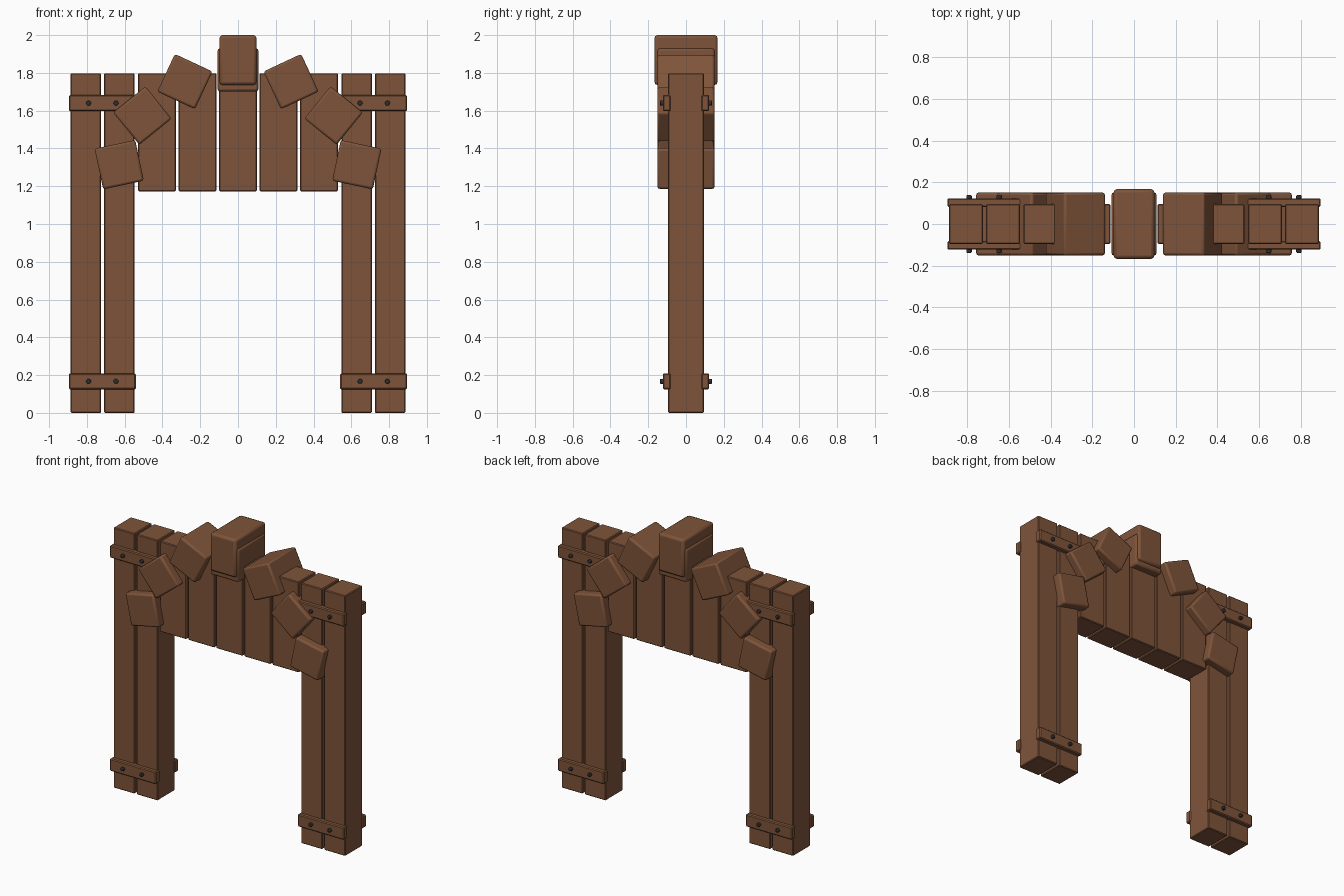
import bpy
import math
from mathutils import Matrix

if "Cube" in bpy.data.objects:
    bpy.data.objects.remove(bpy.data.objects["Cube"], do_unlink=True)


def make_material(name, rgb):
    mat = bpy.data.materials.new(name)
    mat.use_nodes = True
    mat.diffuse_color = (*rgb, 1)
    mat.node_tree.nodes["Principled BSDF"].inputs["Base Color"].default_value = (*rgb, 1)
    return mat


wood = make_material("brown wood", (0.21, 0.088, 0.042))
iron = make_material("dark iron", (0.03, 0.03, 0.035))


def block(name, center, size, bevel, segments=1, tilt=0):
    """Bevelled box, tilted in the plane of the arch."""
    bpy.ops.mesh.primitive_cube_add(size=1, location=center)
    ob = bpy.context.object
    ob.name = name
    ob.data.transform(Matrix.Diagonal((*size, 1)))
    ob.rotation_euler.y = -math.radians(tilt)
    ob.data.materials.append(wood)
    mod = ob.modifiers.new("Worn edges", 'BEVEL')
    mod.width = bevel
    mod.segments = segments
    if segments > 1:
        bpy.ops.object.shade_smooth_by_angle(angle=math.radians(35))
    return ob


def bolt(name, x, y, z):
    bpy.ops.mesh.primitive_cylinder_add(
        vertices=12, radius=0.013, depth=0.03,
        location=(x, y, z), rotation=(math.pi / 2, 0, 0))
    ob = bpy.context.object
    ob.name = name
    ob.data.materials.append(iron)
    mod = ob.modifiers.new("Rounded head", 'BEVEL')
    mod.width = 0.004
    mod.segments = 2
    mod.limit_method = 'ANGLE'
    bpy.ops.object.shade_smooth_by_angle(angle=math.radians(40))


# Everything on the two mirrored sides
for side, s in (("right", -1), ("left", 1)):
    # Twin posts
    for part, x in (("inner", 0.6285), ("outer", 0.8055)):
        block(f"{side}_{part}_post", (s * x, 0, 0.899), (0.162, 0.19, 1.798), 0.005)

    # Clamping boards with bolts, front and back
    for level, z in (("lower", 0.167), ("upper", 1.64)):
        for face, f in (("front", -1), ("back", 1)):
            block(f"{side}_{level}_{face}_brace", (s * 0.718, f * 0.102, z),
                  (0.354, 0.042, 0.085), 0.006)
            for x in (0.646, 0.791):
                bolt(f"{side}_{level}_{face}_bolt", s * x, f * 0.123, z)

    # Tilted arch blocks
    for part, x, z, tilt in (("lower", 0.629, 1.314, 12),
                             ("middle", 0.506, 1.574, 39),
                             ("upper", 0.281, 1.754, -25)):
        block(f"{side}_{part}_arch_block", (s * x, 0, z),
              (0.22, 0.302, 0.22), 0.012, 2, -s * tilt)

# Hanging planks between the posts
for i in range(-2, 3):
    block("lintel_plank", (i * 0.2145, 0, 1.4855), (0.202, 0.19, 0.625), 0.005)

# Keystone and the block it overlaps
block("keystone_backing", (0, 0, 1.816), (0.216, 0.302, 0.227), 0.012, 2)
block("keystone", (0, 0, 1.868), (0.196, 0.334, 0.264), 0.016, 2)
